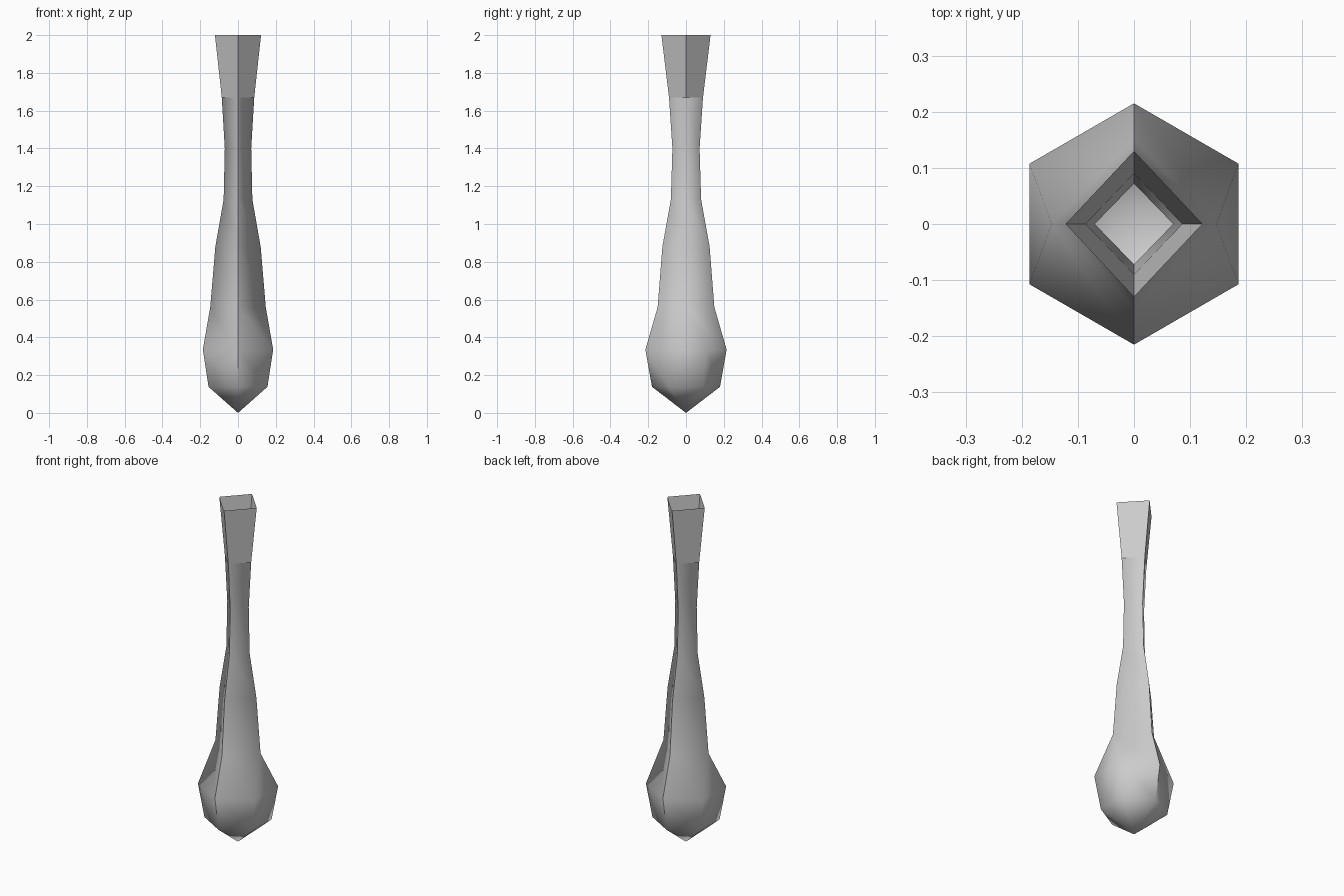
import bpy
import bmesh

cube = bpy.data.objects.get("Cube")
if cube:
    bpy.data.objects.remove(cube, do_unlink=True)

# One plain grey material
grey = bpy.data.materials.new("plain grey")
grey.use_nodes = True
colour = (0.6, 0.6, 0.6, 1)
grey.diffuse_color = colour
grey.node_tree.nodes["Principled BSDF"].inputs["Base Color"].default_value = colour

# Diamond sections from the open rim down: height, half width, half depth
DIAMONDS = [(2, .122, .13), (1.67, .086, .09), (1.4, .07, .072),
            (1.13, .076, .08), (.88, .12, .125), (.56, .147, .15)]
# Hexagonal sections of the bulb: height, radius
HEXAGONS = [(.335, .215), (.138, .18)]
SEAM_END = .1

bm = bmesh.new()


def ring(z, points):
    return [bm.verts.new((x, y, z)) for x, y in points]


def bridge(upper, lower):
    n = len(upper)
    for i in range(n):
        j = (i + 1) % n
        bm.faces.new((upper[i], lower[i], lower[j], upper[j]))


# Neck and flared collar: four sided tube
necks = [ring(z, [(0, -w), (u, 0), (0, w), (-u, 0)]) for z, u, w in DIAMONDS]
for a, b in zip(necks, necks[1:]):
    bridge(a, b)

# Bulb: six sided
bulbs = []
for z, r in HEXAGONS:
    s, h = r * .866, r / 2
    bulbs.append(ring(z, [(0, -r), (s, -h), (s, h), (0, r), (-s, h), (-s, -h)]))
for a, b in zip(bulbs, bulbs[1:]):
    bridge(a, b)

# Transition: each side corner fans out to two bulb corners
front, left, back, right = necks[-1]
top = bulbs[0]
for a, b, i in ((front, left, 0), (left, back, 2), (back, right, 3), (right, front, 5)):
    bm.faces.new((a, top[i], top[(i + 1) % 6], b))
bm.faces.new((left, top[1], top[2]))
bm.faces.new((right, top[4], top[5]))

# Pointed tip
tip = bm.verts.new((0, 0, 0))
low = bulbs[-1]
for i in range(6):
    bm.faces.new((low[i], tip, low[(i + 1) % 6]))

# Smooth sides, crisp front and back seams, flat collar
for face in bm.faces:
    face.smooth = True
collar = DIAMONDS[1][0] - .001
for edge in bm.edges:
    on_seam = all(abs(v.co.x) < .001 and v.co.z > SEAM_END for v in edge.verts)
    if on_seam or all(v.co.z > collar for v in edge.verts):
        edge.smooth = False

mesh = bpy.data.meshes.new("tapered_vessel")
bm.to_mesh(mesh)
bm.free()
mesh.materials.append(grey)
vessel = bpy.data.objects.new("tapered_vessel", mesh)
bpy.context.collection.objects.link(vessel)
